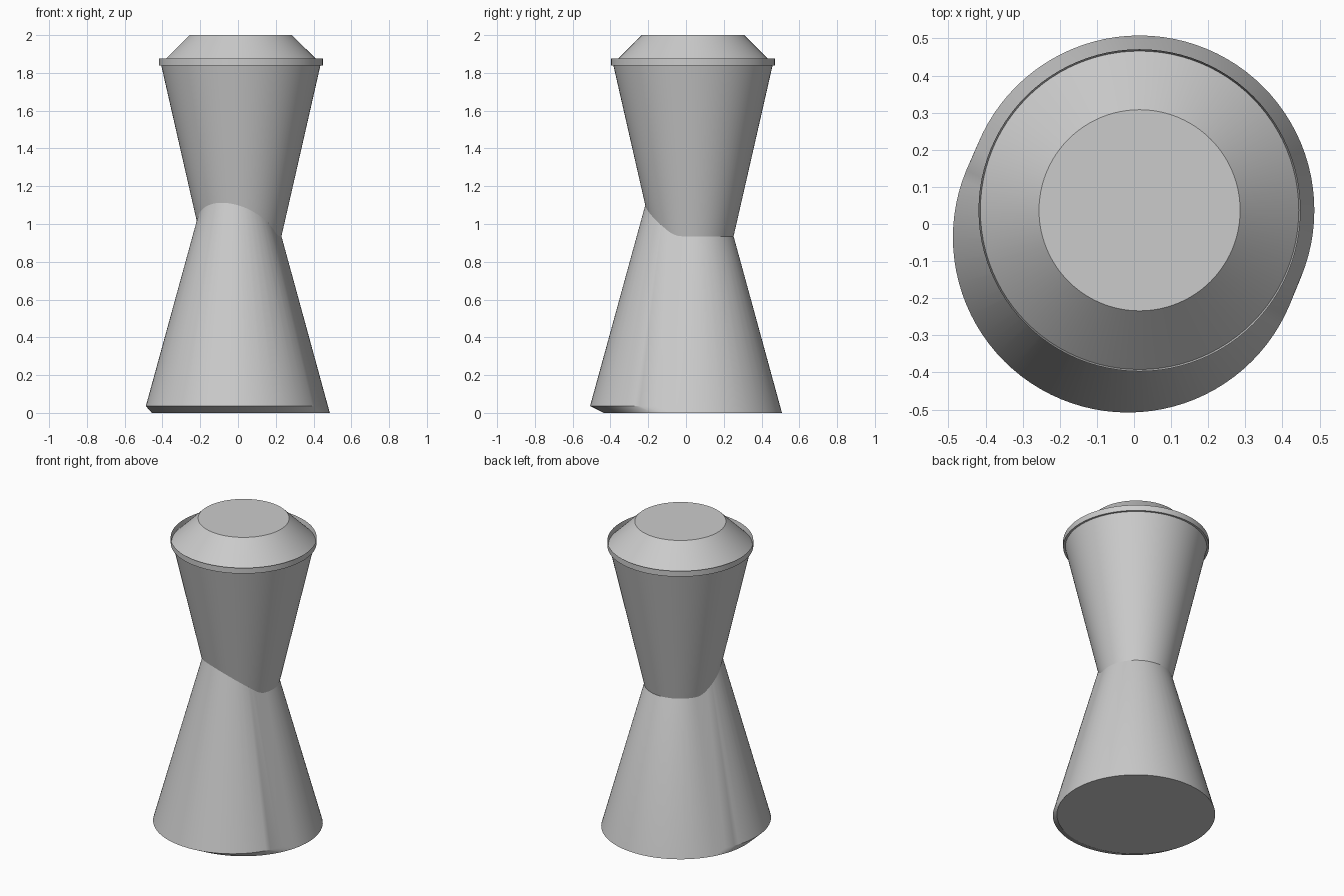
import bpy, bmesh, math

if "Cube" in bpy.data.objects:
    bpy.data.objects.remove(bpy.data.objects["Cube"])

SEG = 96
UP = (0.015, 0.037)       # axis of the upper body
LOW = (-0.016, -0.036)    # axis of the shifted lower cone


def ring(bm, centre, r, z):
    return [bm.verts.new((centre[0] + r * math.cos(2 * math.pi * i / SEG),
                          centre[1] + r * math.sin(2 * math.pi * i / SEG), z))
            for i in range(SEG)]


def finish(bm, name):
    bmesh.ops.recalc_face_normals(bm, faces=bm.faces)
    me = bpy.data.meshes.new(name)
    bm.to_mesh(me)
    bm.free()
    ob = bpy.data.objects.new(name, me)
    bpy.context.collection.objects.link(ob)
    bpy.ops.object.select_all(action='DESELECT')
    ob.select_set(True)
    bpy.context.view_layer.objects.active = ob
    bpy.ops.object.shade_smooth_by_angle(angle=math.radians(20))
    return ob


def lathe(name, centre, profile):
    bm = bmesh.new()
    rings = [ring(bm, centre, r, z) for r, z in profile]
    for a, b in zip(rings, rings[1:]):
        for i in range(SEG):
            j = (i + 1) % SEG
            bm.faces.new((a[i], a[j], b[j], b[i]))
    bm.faces.new(rings[0])
    bm.faces.new(rings[-1])
    return finish(bm, name)


# Flared cup, thin upright rim and bevelled lid
lathe("upper_cup", UP, [(0.215, 0.935), (0.421, 1.838), (0.434, 1.838),
                        (0.434, 1.875), (0.429, 1.843), (0.271, 2.0)])

# Lower body: hull around a cone and its shifted copy, giving the slanted foot
bm = bmesh.new()
ring(bm, UP, 0.471, 0.0)
ring(bm, UP, 0.215, 0.935)
ring(bm, LOW, 0.472, 0.036)
ring(bm, LOW, 0.163, 1.16)
res = bmesh.ops.convex_hull(bm, input=bm.verts)
loose = [v for v in bm.verts if not v.link_faces]
bmesh.ops.delete(bm, geom=loose, context='VERTS')
bmesh.ops.dissolve_limit(bm, angle_limit=math.radians(0.1),
                         verts=bm.verts, edges=bm.edges)
finish(bm, "lower_body")
